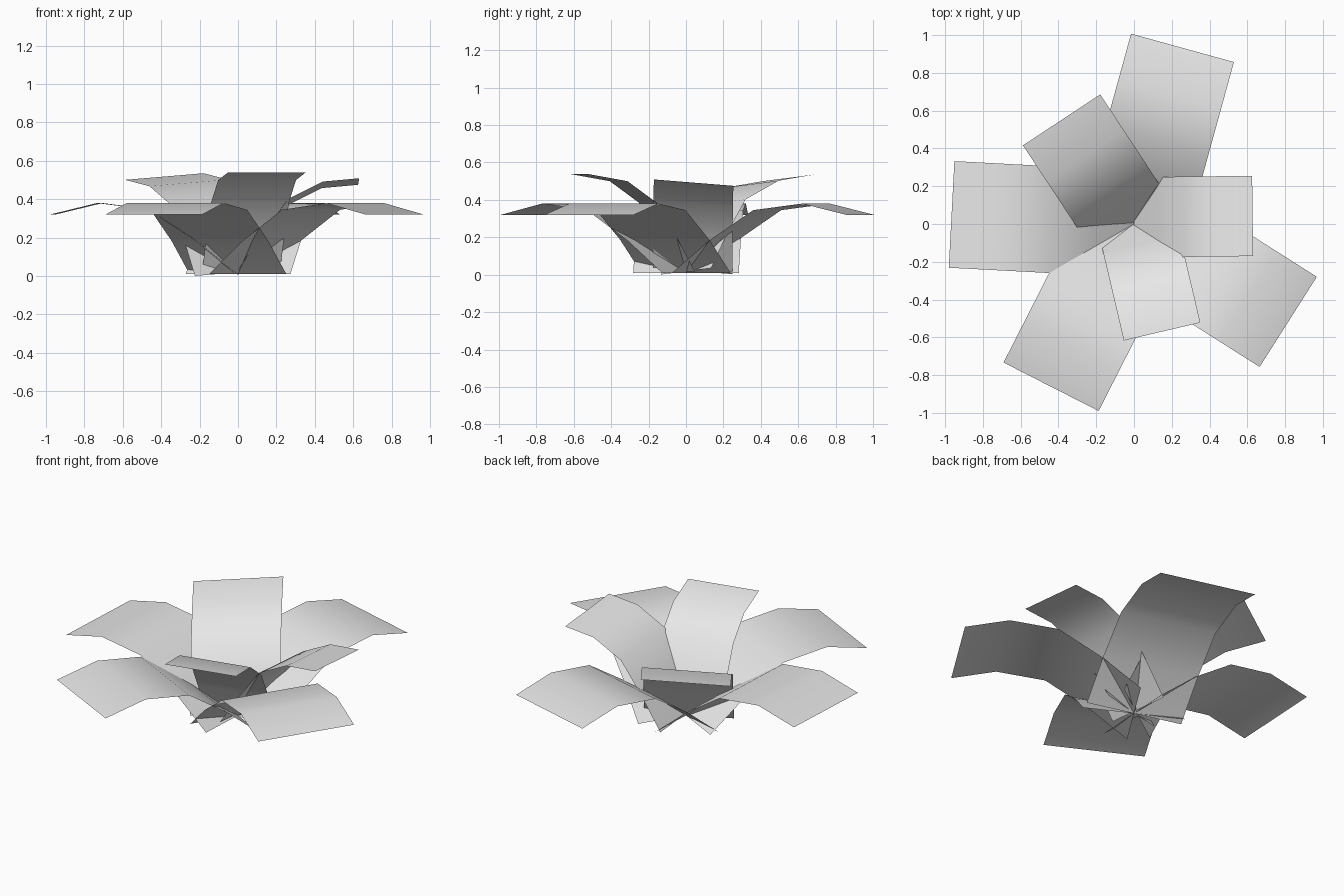
import bpy
from math import sin, cos, radians

cube = bpy.data.objects.get("Cube")
if cube:
    bpy.data.objects.remove(cube, do_unlink=True)

# Single leaf colour
leaf_grey = bpy.data.materials.new("leaf_grey")
leaf_grey.use_nodes = True
colour = (0.8, 0.8, 0.8, 1)
leaf_grey.diffuse_color = colour
leaf_grey.node_tree.nodes["Principled BSDF"].inputs["Base Color"].default_value = colour


def make_leaf(name, angle, width, profile, roll=0.0):
    """Bent strip leaving the centre at an angle; profile is (radius, height)."""
    a = radians(angle)
    verts = []
    for r, z in profile:
        for s in (-width / 2, width / 2):
            verts.append((r * cos(a) + s * sin(a), r * sin(a) - s * cos(a), z + s * roll))
    faces = [(i, i + 1, i + 3, i + 2) for i in range(0, len(verts) - 2, 2)]
    mesh = bpy.data.meshes.new(name)
    mesh.from_pydata(verts, [], faces)
    mesh.materials.append(leaf_grey)
    mesh.shade_smooth()
    obj = bpy.data.objects.new(name, mesh)
    bpy.context.collection.objects.link(obj)


# Outer ring: four wide leaves arching over and drooping at the tip
outer = [(0, 0.01), (0.21, 0.185), (0.45, 0.345), (0.72, 0.38), (0.967, 0.32)]
for side, angle in (("back", 74.6), ("left", -32.4), ("front", -117), ("right", 177)):
    make_leaf("outer_leaf_" + side, angle, 0.565, outer)

# Inner ring: three steeper, shorter leaves
make_leaf("inner_leaf_back", 123.4, 0.49,
          [(0, 0.018), (0.1, 0.2), (0.22, 0.385), (0.43, 0.485), (0.66, 0.518)], 0.07)
make_leaf("inner_leaf_left", 0.7, 0.425,
          [(0, 0.02), (0.12, 0.2), (0.26, 0.385), (0.44, 0.475), (0.628, 0.492)], 0.08)
make_leaf("inner_leaf_front", -76.8, 0.416,
          [(0, 0.018), (0.1, 0.2), (0.21, 0.385), (0.37, 0.5), (0.585, 0.538)])

# Small shift so the widest inner leaf stays on the shared centre
for name, dx, dy in (("inner_leaf_back", -0.02, 0), ("inner_leaf_left", 0, 0.035),
                     ("inner_leaf_front", 0.015, 0)):
    bpy.data.objects[name].location = (dx, dy, 0)
